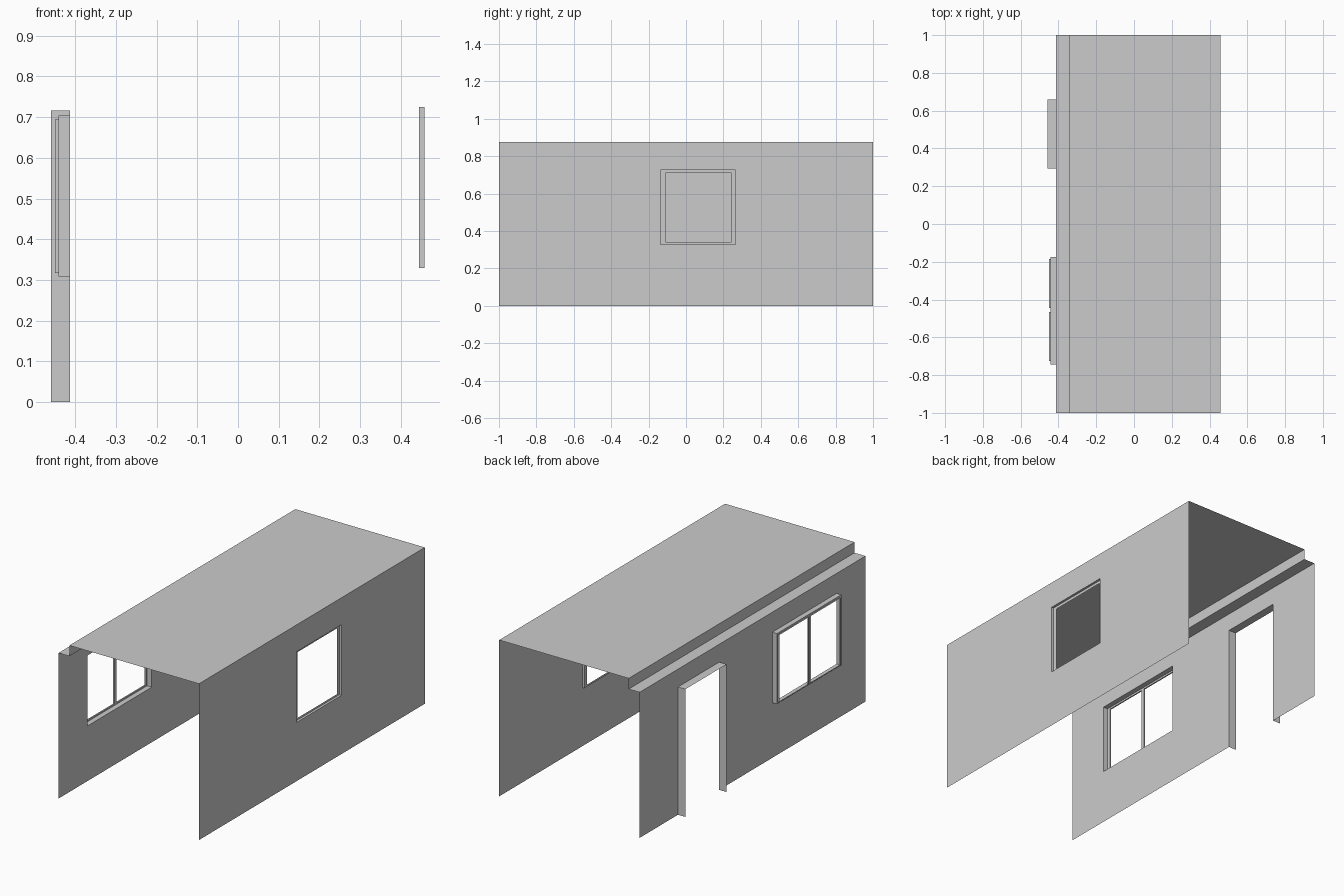
import bpy

if "Cube" in bpy.data.objects:
    bpy.data.objects.remove(bpy.data.objects["Cube"])

XR, XL, XS = 0.458, -0.4125, -0.345      # right wall, left wall, roof step
H, LEDGE = 0.876, 0.816


def make(name, verts, faces):
    me = bpy.data.meshes.new(name)
    me.from_pydata(verts, [], faces)
    ob = bpy.data.objects.new(name, me)
    bpy.context.collection.objects.link(ob)
    return ob


def sheet(name, x, outer, holes, side):
    """Thin upright panel at x with rectangular holes (y0, y1, z0, z1)."""
    rects = [outer] + holes
    ys = sorted({v for r in rects for v in r[:2]})
    zs = sorted({v for r in rects for v in r[2:]})
    n = len(zs)
    verts = [(x, y, z) for y in ys for z in zs]
    faces = []
    for i in range(len(ys) - 1):
        for j in range(n - 1):
            cy, cz = (ys[i] + ys[i + 1]) / 2, (zs[j] + zs[j + 1]) / 2
            if any(a < cy < b and c < cz < d for a, b, c, d in holes):
                continue
            f = [i * n + j, (i + 1) * n + j, (i + 1) * n + j + 1, i * n + j + 1]
            faces.append(f if side > 0 else f[::-1])
    return make(name, verts, faces)


def reveal(name, x0, x1, rect, closed=True):
    """Thin surround running from x0 to x1 along the edge of rect."""
    a, b, c, d = rect
    loop = [(a, c), (a, d), (b, d), (b, c)]
    verts = [(x, y, z) for x in (x0, x1) for y, z in loop]
    faces = [(i, (i + 1) % 4, (i + 1) % 4 + 4, i + 4) for i in range(4 if closed else 3)]
    return make(name, verts, faces)


# openings
door = (0.295, 0.66, 0, 0.716)
left_win = (-0.745, -0.175, 0.309, 0.704)
panes = [(-0.725, -0.465, 0.317, 0.694), (-0.445, -0.185, 0.317, 0.694)]
right_win = (-0.137, 0.264, 0.329, 0.725)
right_pane = (-0.11, 0.243, 0.34, 0.709)

# walls
sheet("right_wall", XR, (-1, 1, 0, H), [right_win], 1)
sheet("left_wall", XL, (-1, 1, 0, LEDGE), [door, left_win], -1)

# stepped roof
profile = [(XL, LEDGE), (XS, LEDGE), (XS, H), (XR, H)]
make("roof", [(x, y, z) for y in (-1, 1) for x, z in profile],
     [(i, i + 1, i + 5, i + 4) for i in range(3)])

# door surround
reveal("door_frame", XL, -0.459, door, closed=False)

# left window, projecting outward with two panes
reveal("left_window_surround", XL, -0.4415, left_win)
sheet("left_window_frame", -0.4415, left_win, panes, -1)
for k, p in enumerate(panes):
    reveal(f"left_window_pane_lip_{k + 1}", -0.4415, -0.449, p)

# right window, recessed inward
reveal("right_window_surround", XR, 0.4447, right_win)
sheet("right_window_frame", 0.4447, right_win, [right_pane], 1)
